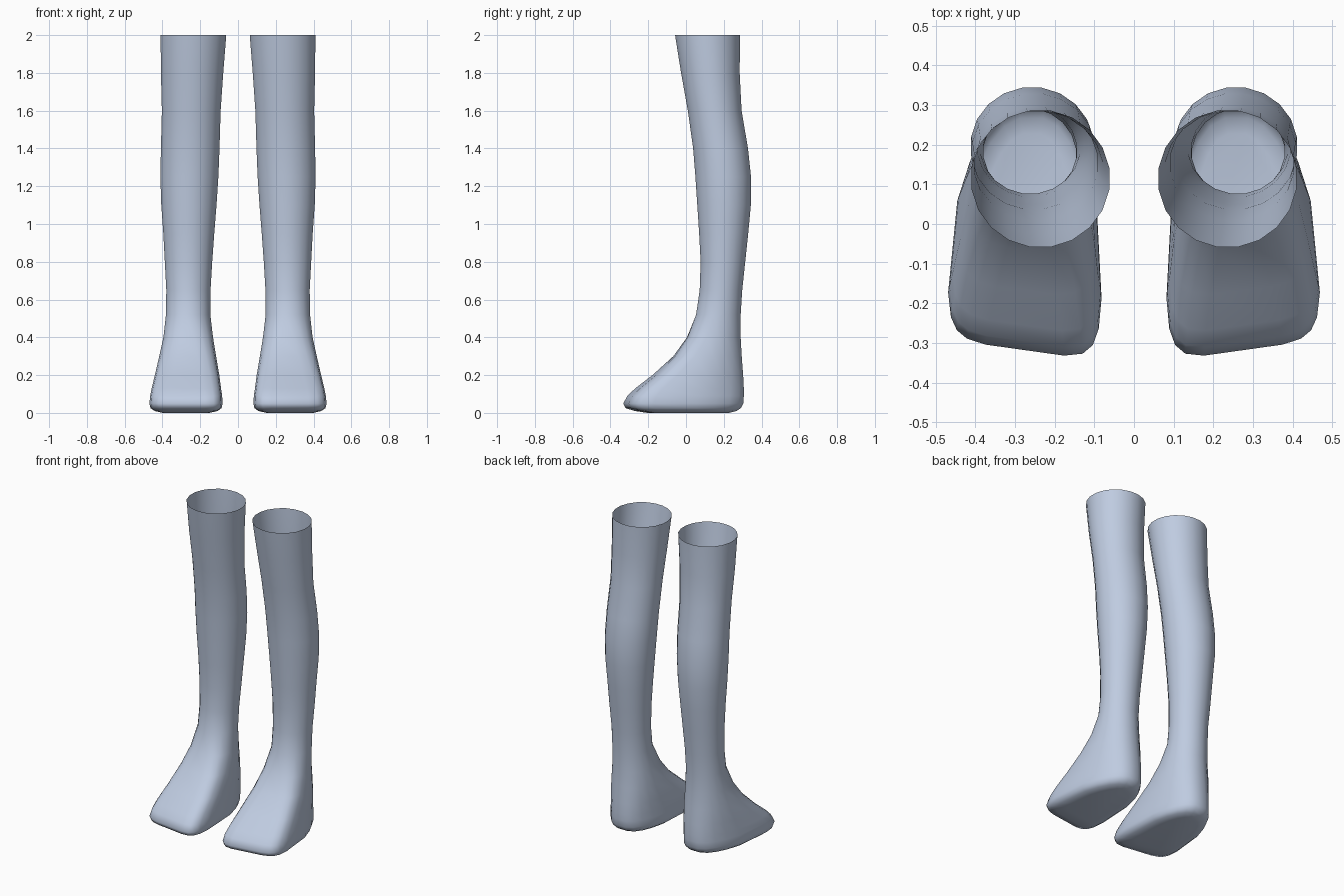
import bpy, bmesh, math

if "Cube" in bpy.data.objects:
    bpy.data.objects.remove(bpy.data.objects["Cube"])

SIDES = 20

# Cross-sections: z, inner x, outer x, front y, back y, foot blend (0 round leg, 1 squared foot)
RINGS = [
    (2.00, .060, .412, -.060, .288, 0),
    (1.80, .076, .410, -.028, .286, 0),
    (1.60, .090, .405, .008, .296, 0),
    (1.40, .096, .410, .036, .330, 0),
    (1.25, .102, .413, .048, .346, 0),
    (1.10, .112, .408, .058, .345, 0),
    (0.95, .124, .397, .068, .331, 0),
    (0.80, .135, .389, .076, .315, 0),
    (0.65, .144, .381, .071, .299, 0),
    (0.52, .145, .383, .052, .291, 0),
    (0.40, .131, .396, .000, .291, .2),
    (0.30, .115, .418, -.076, .297, .45),
    (0.20, .098, .441, -.190, .305, .75),
    (0.13, .089, .458, -.283, .309, .95),
    (0.09, .083, .466, -.325, .309, 1),
    (0.05, .081, .470, -.347, .307, 1),
    (0.025, .086, .464, -.335, .293, 1),
    (0.010, .108, .442, -.285, .270, 1),
    (0.000, .150, .400, -.220, .230, 1),
]


def lerp(a, b, t):
    return a + (b - a) * t


def spow(v, e):
    return math.copysign(abs(v) ** e, v)


def ring_points(x0, x1, y0, y1, foot, side):
    """Ellipse that turns into a wide, square toe with a narrow round heel."""
    pts = []
    cy, ry = (y0 + y1) / 2, (y1 - y0) / 2
    for i in range(SIDES):
        a = 2 * math.pi * (i + .5) / SIDES
        c, s = math.cos(a), math.sin(a)
        n = lerp(2, 5.5 if s < 0 else 2.6, foot)
        u, v = spow(c, 2 / n), spow(s, 2 / n)
        heel = max(0, v + .1) * foot
        half = (x1 - x0) / 2 * (1 - .26 * heel)
        x = (x0 + x1) / 2 - .015 * heel + u * half
        y = cy + v * ry
        # Toe edge slants back towards the outer side
        y += .055 * foot * max(0, -v) ** 2 * (u + 1) / 2
        pts.append((side * x, y))
    return pts


skin = bpy.data.materials.new("pale blue grey")
skin.diffuse_color = (.52, .60, .75, 1)
skin.use_nodes = True
skin.node_tree.nodes["Principled BSDF"].inputs["Base Color"].default_value = skin.diffuse_color


def make_leg(name, side):
    bm = bmesh.new()
    loops = [[bm.verts.new((x, y, z)) for x, y in ring_points(*r, side)]
             for z, *r in RINGS]
    for a, b in zip(loops, loops[1:]):
        for i in range(SIDES):
            j = (i + 1) % SIDES
            quad = (a[i], b[i], b[j], a[j])
            bm.faces.new(quad if side > 0 else quad[::-1])
    # Closed sole, open top
    sole = loops[-1]
    bm.faces.new(sole[::-1] if side > 0 else sole)
    for f in bm.faces:
        f.smooth = True
    mesh = bpy.data.meshes.new(name)
    bm.to_mesh(mesh)
    bm.free()
    mesh.materials.append(skin)
    obj = bpy.data.objects.new(name, mesh)
    bpy.context.collection.objects.link(obj)


make_leg("left_leg", 1)
make_leg("right_leg", -1)
